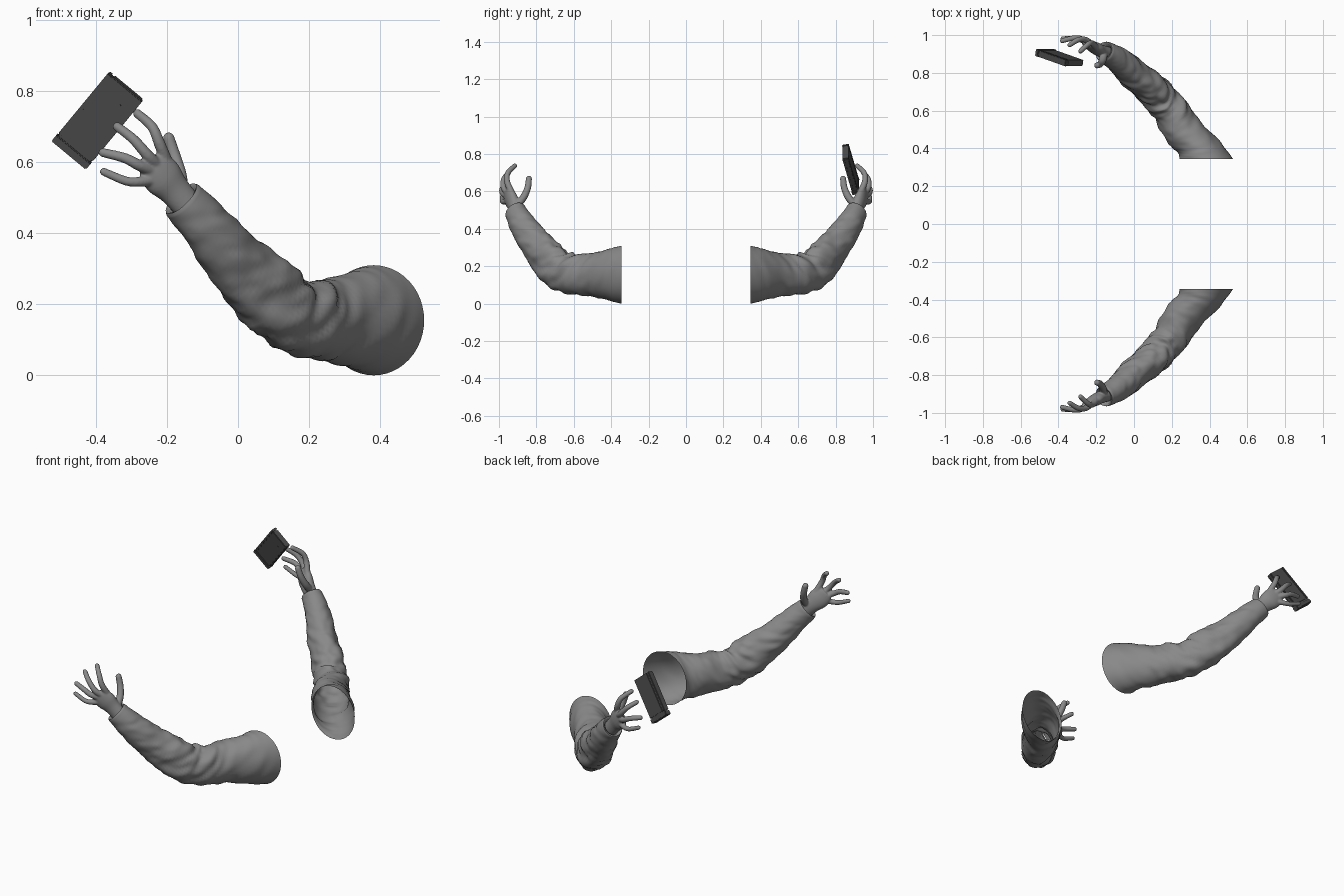
import bpy, bmesh, math
from mathutils import Vector, Matrix, noise

cube = bpy.data.objects.get("Cube")
if cube:
    bpy.data.objects.remove(cube, do_unlink=True)


def material(name, value):
    m = bpy.data.materials.new(name)
    m.use_nodes = True
    colour = (value, value, value, 1)
    m.diffuse_color = colour
    bsdf = m.node_tree.nodes["Principled BSDF"]
    bsdf.inputs["Base Color"].default_value = colour
    bsdf.inputs["Roughness"].default_value = 0.8
    return m


GREY = material("mid grey", 0.25)
DARK = material("dark grey", 0.07)
UP = Vector((0, 0, 1))


def finish(name, bm, mat, angle=60):
    bmesh.ops.recalc_face_normals(bm, faces=bm.faces[:])
    me = bpy.data.meshes.new(name)
    bm.to_mesh(me)
    bm.free()
    me.materials.append(mat)
    ob = bpy.data.objects.new(name, me)
    bpy.context.collection.objects.link(ob)
    bpy.ops.object.select_all(action="DESELECT")
    ob.select_set(True)
    bpy.context.view_layer.objects.active = ob
    bpy.ops.object.shade_smooth_by_angle(angle=math.radians(angle))
    return ob


def spline(a, b, c, d, t):
    return 0.5 * (2 * b + (c - a) * t + (2 * a - 5 * b + 4 * c - d) * t * t
                  + (3 * b - a - 3 * c + d) * t ** 3)


def sweep(bm, stations, hint, steps, sides, caps=True, start=None, fold=None):
    """Loft ellipses (centre, half size along hint, half size across)."""
    centres = [Vector(s[0]) for s in stations]
    n = len(centres)
    frames = []
    for i, (_, a, b) in enumerate(stations):
        t = (centres[min(i + 1, n - 1)] - centres[max(i - 1, 0)]).normalized()
        if start and i < len(start):
            t = Vector(start[i]).normalized()
        v = (hint - t * hint.dot(t)).normalized()
        frames.append((centres[i], v * a, t.cross(v) * b))
    rings = []
    total = (n - 1) * steps
    for k in range(total + 1):
        i = min(k // steps, n - 2)
        t = k / steps - i
        pick = [frames[max(0, min(n - 1, i + j))] for j in (-1, 0, 1, 2)]
        c, v, u = (spline(*[p[q] for p in pick], t) for q in range(3))
        ring = []
        for s in range(sides):
            ang = math.tau * s / sides
            radial = v * math.cos(ang) + u * math.sin(ang)
            p = c + radial
            if fold:
                p += radial.normalized() * fold(k / total, ang)
            ring.append(bm.verts.new(p))
        rings.append(ring)
    for r, q in zip(rings, rings[1:]):
        for s in range(sides):
            e = (s + 1) % sides
            bm.faces.new((r[s], r[e], q[e], q[s]))
    if caps:
        bm.faces.new(rings[0])
        bm.faces.new(rings[-1])
    return rings


def cloth_fold(f, ang):
    """Slanted creases, deepest around the elbow."""
    depth = 0.004 + 0.011 * math.exp(-((f - 0.5) / 0.2) ** 2)
    depth *= min(1, f * 8, (1 - f) * 8)
    slant = f * 17 + 1.3 * math.cos(ang)
    crease = noise.noise(Vector((slant, math.cos(ang), math.sin(ang))))
    fine = noise.noise(Vector((slant * 2, 2 * math.cos(ang) + 7, 2 * math.sin(ang))))
    return depth * (crease * 1.3 + fine * 0.6)


# Sleeve stations from the open shoulder end to the cuff
SLEEVE = [
    ((0.382, -0.345, 0.155), 0.155, 0.142),
    ((0.345, -0.405, 0.155), 0.140, 0.116),
    ((0.262, -0.49, 0.155), 0.118, 0.102),
    ((0.195, -0.60, 0.158), 0.108, 0.094),
    ((0.125, -0.68, 0.186), 0.106, 0.088),
    ((0.045, -0.755, 0.264), 0.100, 0.083),
    ((-0.035, -0.825, 0.350), 0.086, 0.076),
    ((-0.10, -0.88, 0.432), 0.072, 0.066),
    ((-0.155, -0.912, 0.492), 0.063, 0.056),
]
SLEEVE_START = [(0, -1, 0), (-0.25, -0.97, 0)]

# Palm stations from the wrist to the knuckles
PALM = [
    ((-0.14, -0.905, 0.475), 0.042, 0.034),
    ((-0.18, -0.918, 0.522), 0.046, 0.033),
    ((-0.21, -0.935, 0.556), 0.057, 0.031),
    ((-0.235, -0.95, 0.585), 0.053, 0.023),
    ((-0.25, -0.957, 0.602), 0.038, 0.015),
]
PALM_ACROSS = Vector((0.6, 0.15, 0.75))

FINGERS = {
    "index": [(-.20, -.935, .60), (-.222, -.957, .655), (-.242, -.952, .70), (-.283, -.915, .737)],
    "middle": [(-.225, -.95, .59), (-.255, -.975, .62), (-.295, -.975, .665), (-.34, -.948, .70)],
    "ring": [(-.24, -.955, .575), (-.28, -.98, .592), (-.32, -.984, .612), (-.38, -.97, .627)],
    "little": [(-.235, -.95, .55), (-.275, -.972, .545), (-.315, -.982, .547), (-.378, -.983, .573)],
    "thumb": [(-.16, -.90, .53), (-.165, -.868, .57), (-.18, -.846, .62), (-.195, -.84, .668)],
}


def mirror_y(bm):
    bmesh.ops.scale(bm, vec=(1, -1, 1), verts=bm.verts[:])


def build_arm(side, mirrored):
    # Sleeve, open at the shoulder, with a hem turned in at the wrist
    bm = bmesh.new()
    rings = sweep(bm, SLEEVE, UP, 10, 48, False, SLEEVE_START, cloth_fold)
    prev = rings[-1]
    centre = sum((v.co for v in prev), Vector()) / len(prev)
    along = (centre - Vector(SLEEVE[-2][0])).normalized()
    for scale, push in ((0.93, 0.008), (0.78, 0.004), (0.6, -0.03)):
        ring = [bm.verts.new(centre + (v.co - centre) * scale + along * push)
                for v in rings[-1]]
        for s in range(len(ring)):
            e = (s + 1) % len(ring)
            bm.faces.new((prev[s], prev[e], ring[e], ring[s]))
        prev = ring
    if mirrored:
        mirror_y(bm)
    finish(side + "_sleeve", bm, GREY)

    # Hand: palm, fingers and thumb fused into one skin
    bm = bmesh.new()
    sweep(bm, PALM, PALM_ACROSS, 5, 24)
    for name, path in FINGERS.items():
        big = 0.021 if name == "thumb" else 0.0175
        if name == "little":
            big = 0.016
        stations = [(p, big - 0.0015 * i, big - 0.0015 * i) for i, p in enumerate(path)]
        sweep(bm, stations, Vector((0.3, 1, 0.2)), 5, 14)
        bmesh.ops.create_uvsphere(bm, u_segments=14, v_segments=8, radius=big - 0.0045,
                                  matrix=Matrix.Translation(path[-1]))
    if mirrored:
        mirror_y(bm)
    hand = finish(side + "_hand", bm, GREY, 180)
    remesh = hand.modifiers.new("fuse", "REMESH")
    remesh.mode = "VOXEL"
    remesh.voxel_size = 0.004
    remesh.use_smooth_shade = True
    smooth = hand.modifiers.new("soften", "SMOOTH")
    smooth.factor = 0.5
    smooth.iterations = 5


build_arm("front", False)
build_arm("back", True)

# Handheld case, in its own tilted frame: length, width, thickness
length = Vector((0.62, -0.22, 0.75)).normalized()
width = Vector((-0.76, 0, 0.65))
width = (width - length * width.dot(length)).normalized()
frame = Matrix((length, width, length.cross(width))).transposed().to_4x4()
frame = Matrix.Translation((-0.395, 0.88, 0.718)) @ frame


def case_part(name, centre, size, bevel=0.003):
    bm = bmesh.new()
    bmesh.ops.create_cube(bm, size=1)
    bmesh.ops.scale(bm, vec=size, verts=bm.verts[:])
    bmesh.ops.translate(bm, vec=centre, verts=bm.verts[:])
    bmesh.ops.bevel(bm, geom=bm.edges[:], offset=bevel, segments=2, affect="EDGES")
    bmesh.ops.transform(bm, matrix=frame, verts=bm.verts[:])
    finish(name, bm, DARK, 30)


case_part("case_core", (0, 0, 0), (0.25, 0.116, 0.026))
case_part("case_body", (0.014, -0.008, 0), (0.228, 0.106, 0.034))
case_part("case_spine", (0.014, 0.055, 0), (0.228, 0.014, 0.036))
case_part("case_end_cap", (-0.116, 0, 0), (0.024, 0.126, 0.038))
case_part("case_button", (0.072, -0.022, 0.0175), (0.016, 0.014, 0.004), 0.001)
for i in (-1, 1):
    case_part("case_side_rail", (0.014, -0.061, i * 0.009), (0.22, 0.004, 0.008), 0.001)
